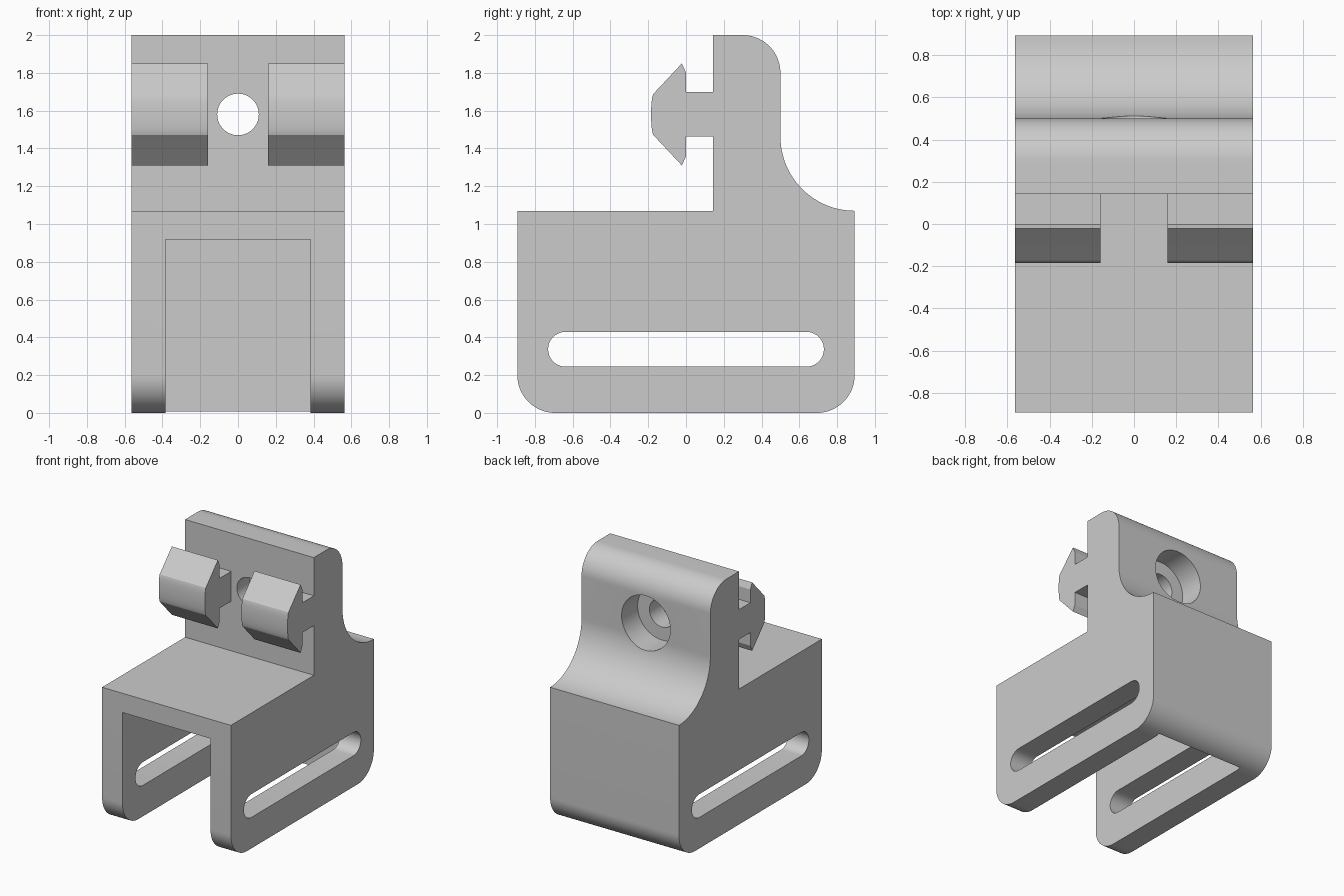
import bpy
import bmesh
from math import cos, sin, pi, radians
from mathutils import Matrix

cube = bpy.data.objects.get("Cube")
if cube:
    bpy.data.objects.remove(cube, do_unlink=True)

W, D, DECK = 0.563, 0.893, 1.07      # half width, half depth, deck height
WALL_Y, BACK_Y, HOLE_Z = 0.143, 0.5, 1.58

grey = bpy.data.materials.new("plain grey")
grey.use_nodes = True
grey.diffuse_color = (0.6, 0.6, 0.6, 1)
grey.node_tree.nodes["Principled BSDF"].inputs["Base Color"].default_value = (0.6, 0.6, 0.6, 1)


def arc(cy, cz, r, start, end, steps=20):
    """Points of an arc in the side plane, angles in degrees."""
    angles = [radians(start + (end - start) * i / steps) for i in range(steps + 1)]
    return [(cy + r * cos(a), cz + r * sin(a)) for a in angles]


def add_object(name, bm):
    bmesh.ops.recalc_face_normals(bm, faces=bm.faces)
    mesh = bpy.data.meshes.new(name)
    bm.to_mesh(mesh)
    bm.free()
    mesh.materials.append(grey)
    obj = bpy.data.objects.new(name, mesh)
    bpy.context.collection.objects.link(obj)
    return obj


def extrude_profile(name, points, x0, x1):
    """Side profile (y, z) extruded across x."""
    bm = bmesh.new()
    face = bm.faces.new([bm.verts.new((x0, y, z)) for y, z in points])
    top = bmesh.ops.extrude_face_region(bm, geom=[face])["geom"]
    moved = [v for v in top if isinstance(v, bmesh.types.BMVert)]
    bmesh.ops.translate(bm, verts=moved, vec=(x1 - x0, 0, 0))
    return add_object(name, bm)


def bore(name, radius, y0, y1):
    """Round cutter running front to back."""
    bm = bmesh.new()
    place = Matrix.Translation((0, (y0 + y1) / 2, HOLE_Z)) @ Matrix.Rotation(pi / 2, 4, "X")
    bmesh.ops.create_cone(bm, cap_ends=True, segments=64, radius1=radius,
                          radius2=radius, depth=y1 - y0, matrix=place)
    return add_object(name, bm)


def cut(obj, cutter):
    mod = obj.modifiers.new("cut", "BOOLEAN")
    mod.operation, mod.solver, mod.object = "DIFFERENCE", "EXACT", cutter
    bpy.context.view_layer.update()
    graph = bpy.context.evaluated_depsgraph_get()
    mesh = bpy.data.meshes.new_from_object(obj.evaluated_get(graph))
    obj.modifiers.clear()
    obj.data = mesh
    bpy.data.objects.remove(cutter, do_unlink=True)


def smooth(obj):
    bpy.ops.object.select_all(action="DESELECT")
    obj.select_set(True)
    bpy.context.view_layer.objects.active = obj
    bpy.ops.object.shade_smooth_by_angle(angle=radians(20))


# Body: rounded base, deck and upright back plate with a concave rear sweep
R = 0.2
sweep = D - BACK_Y
outline = (arc(-D + R, R, R, 180, 270) + arc(D - R, R, R, 270, 360)
           + arc(D, DECK + sweep, sweep, 270, 180, 32)
           + arc(BACK_Y - R, 2 - R, R, 0, 90)
           + [(WALL_Y, 2), (WALL_Y, DECK), (-D, DECK)])
body = extrude_profile("bracket_body", outline, -W, W)

# Cavity open to the front and underside
cavity = [(-1, -0.1), (0.745, -0.1), (0.745, 0.918), (-1, 0.918)]
cut(body, extrude_profile("cavity_cutter", cavity, -0.385, 0.385))

# Long slot through both side walls
SR, SZ, SE = 0.092, 0.337, 0.638
slot = arc(SE, SZ, SR, -90, 90) + arc(-SE, SZ, SR, 90, 270)
cut(body, extrude_profile("slot_cutter", slot, -1, 1))

# Screw hole with a counterbore at the back
cut(body, bore("hole_cutter", 0.11, 0, 1))
cut(body, bore("counterbore_cutter", 0.213, 0.3, 1))
smooth(body)

# Pair of barbed hooks on the front of the plate
upper = [(WALL_Y + 0.01, 0.118), (0, 0.118), (0, 0.222), (-0.022, 0.27), (-0.17, 0.112)]
nose = [(-0.17 - 0.015 * cos(a * pi / 12), 0.112 * sin(a * pi / 12)) for a in range(5, -6, -1)]
lower = [(y, -z) for y, z in reversed(upper)]
hook = [(y, HOLE_Z + z) for y, z in upper + nose + lower]
for name, x0, x1 in (("left_hook", 0.16, W), ("right_hook", -W, -0.16)):
    smooth(extrude_profile(name, hook, x0, x1))
